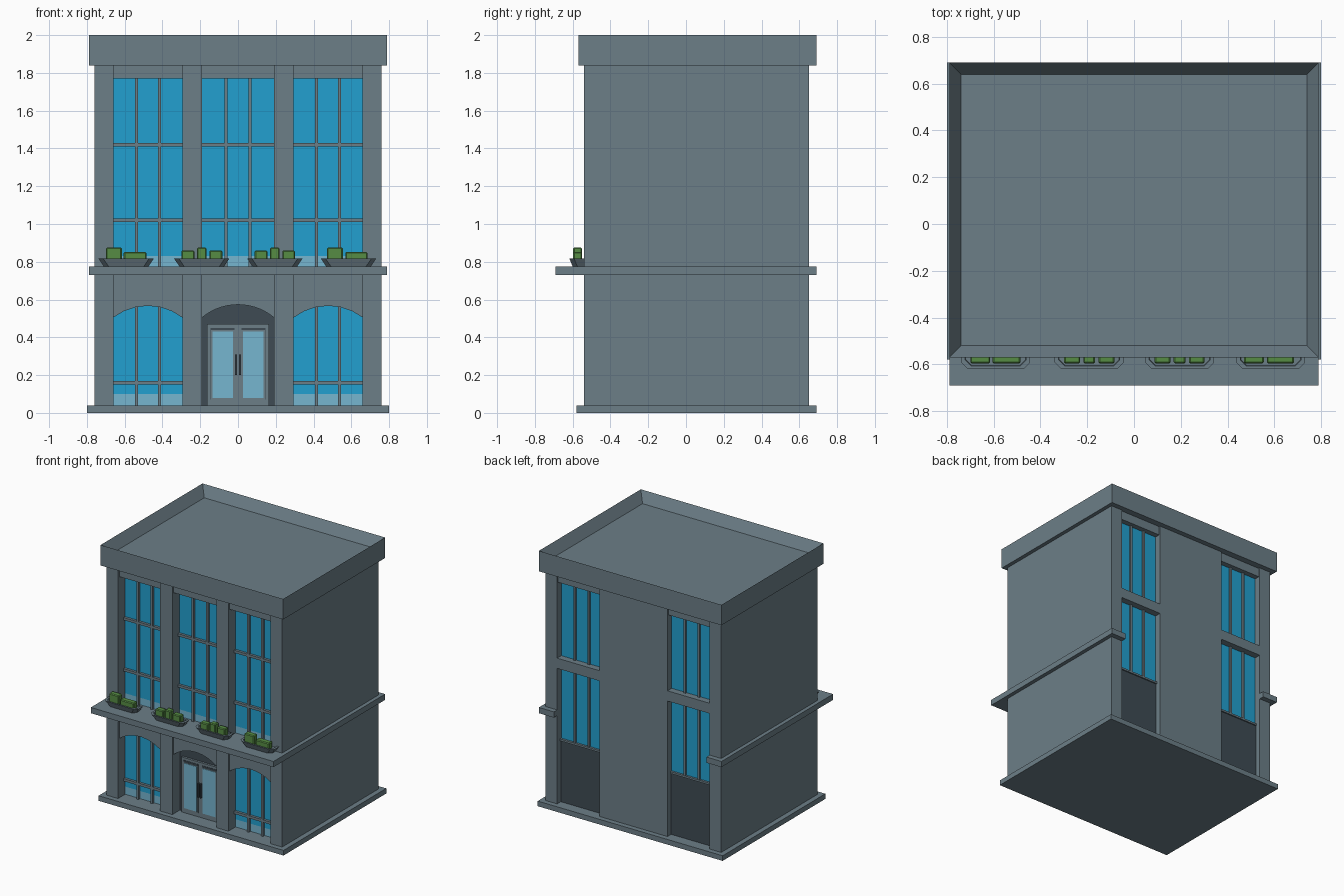
import bpy, bmesh, math

if "Cube" in bpy.data.objects:
    bpy.data.objects.remove(bpy.data.objects["Cube"])


def material(name, r, g, b):
    lin = [((c / 255 + 0.055) / 1.055) ** 2.4 for c in (r, g, b)]
    m = bpy.data.materials.new(name)
    m.diffuse_color = (*lin, 1)
    m.use_nodes = True
    m.node_tree.nodes["Principled BSDF"].inputs["Base Color"].default_value = m.diffuse_color
    return m


WALL = material("slate_grey", 108, 126, 135)
DARK = material("dark_slate", 62, 75, 84)
BLUE = material("blue_glass", 34, 160, 208)
PALE = material("pale_glass", 118, 182, 208)
GREEN = material("leaf_green", 86, 140, 68)


def finish(name, bm, mat):
    bmesh.ops.recalc_face_normals(bm, faces=bm.faces)
    me = bpy.data.meshes.new(name)
    bm.to_mesh(me)
    bm.free()
    me.materials.append(mat)
    ob = bpy.data.objects.new(name, me)
    bpy.context.collection.objects.link(ob)
    return ob


def box(name, x, y, z, mat=WALL, bevel=0, recess=None):
    bm = bmesh.new()
    bmesh.ops.create_cube(bm, size=1)
    for v in bm.verts:
        v.co = [(a + b) / 2 + c * (b - a) for (a, b), c in zip((x, y, z), v.co)]
    if bevel:
        bmesh.ops.bevel(bm, geom=bm.edges[:], offset=bevel, segments=1, affect='EDGES')
    if recess:
        top = max(bm.faces, key=lambda f: f.calc_center_median().z)
        bmesh.ops.inset_region(bm, faces=[top], thickness=recess[0])
        bmesh.ops.translate(bm, verts=top.verts, vec=(0, 0, -recess[1]))
    return finish(name, bm, mat)


def prism(name, profile, y0, y1, mat):
    """Extrude an x-z outline along y."""
    bm = bmesh.new()
    face = bm.faces.new([bm.verts.new((x, y0, z)) for x, z in profile])
    ext = bmesh.ops.extrude_face_region(bm, geom=[face])['geom']
    bmesh.ops.translate(bm, vec=(0, y1 - y0, 0),
                        verts=[g for g in ext if isinstance(g, bmesh.types.BMVert)])
    return finish(name, bm, mat)


def arch_panel(name, x0, x1, spring, rise, top, segs):
    """Wall panel whose lower edge is a shallow arc."""
    w = (x1 - x0) / 2
    r = (w * w + rise * rise) / (2 * rise)
    a = math.asin(w / r)
    arc = [((x0 + x1) / 2 + r * math.sin(t), spring + rise - r + r * math.cos(t))
           for t in (-a + 2 * a * i / segs for i in range(segs + 1))]
    return prism(name, [(x1, top), (x0, top)] + arc, -0.525, -0.44, WALL)


# Main masses
box("base_slab", (-0.8, 0.8), (-0.58, 0.69), (0, 0.04))
box("core", (-0.67, 0.67), (-0.44, 0.59), (0.03, 1.86))
box("roof_parapet", (-0.79, 0.79), (-0.57, 0.69), (1.84, 2.0), recess=(0.07, 0.08))
box("back_center_panel", (-0.295, 0.295), (0.58, 0.65), (0.04, 1.85))
box("front_ledge", (-0.79, 0.79), (-0.69, -0.44), (0.73, 0.775))

for s, side in ((-1, "left"), (1, "right")):
    def mx(a, b):
        return tuple(sorted((s * a, s * b)))
    box(f"{side}_side_wall", mx(0.66, 0.76), (-0.54, 0.65), (0.04, 1.85))
    box(f"{side}_front_pillar", mx(0.19, 0.295), (-0.54, -0.43), (0.04, 1.85))
    box(f"{side}_side_ledge", mx(0.75, 0.79), (-0.54, 0.69), (0.73, 0.775))
    box(f"{side}_back_ledge_return", mx(0.66, 0.79), (0.64, 0.69), (0.73, 0.775))
    # Back windows with dark lower panel and cross beams
    back = mx(0.295, 0.66)
    box(f"{side}_back_glass", back, (0.585, 0.598), (0.53, 1.77), BLUE)
    box(f"{side}_back_lower_panel", back, (0.585, 0.605), (0.04, 0.52), DARK)
    box(f"{side}_back_sill", back, (0.585, 0.615), (0.52, 0.535))
    box(f"{side}_back_beam", back, (0.585, 0.65), (1.10, 1.18))
    box(f"{side}_back_lintel", back, (0.585, 0.64), (1.77, 1.85))
    for i, c in enumerate((0.417, 0.538)):
        box(f"{side}_back_mullion_{i}", mx(c - 0.008, c + 0.008), (0.59, 0.612), (0.53, 1.77))

# Front window bays
GLASS = (-0.452, -0.435)
BAR = (-0.472, -0.44)
for name, x0, x1 in (("left", -0.66, -0.295), ("center", -0.19, 0.19), ("right", 0.295, 0.66)):
    door = name == "center"
    box(f"{name}_upper_glass", (x0, x1), GLASS, (0.83, 1.78), BLUE)
    box(f"{name}_upper_pale_glass", (x0, x1), GLASS, (0.77, 0.83), PALE)
    box(f"{name}_front_lintel", (x0, x1), (-0.525, -0.43), (1.77, 1.85))
    arch_panel(f"{name}_arch", x0, x1, 0.505, 0.068 if door else 0.062, 0.735, 14 if door else 6)
    rails = [1.02, 1.42]
    spans = [(0.77, 1.78)]
    if not door:
        box(f"{name}_lower_glass", (x0, x1), GLASS, (0.10, 0.6), BLUE)
        box(f"{name}_lower_pale_glass", (x0, x1), GLASS, (0.04, 0.10), PALE)
        rails.append(0.16)
        spans.append((0.04, 0.6))
    for z in rails:
        box(f"{name}_rail", (x0, x1), BAR, (z - 0.01, z + 0.01))
    for t in (1 / 3, 2 / 3):
        c = x0 + (x1 - x0) * t
        for span in spans:
            box(f"{name}_mullion", (c - 0.008, c + 0.008), BAR, span)

# Entrance
box("door_backing", (-0.19, 0.19), (-0.448, -0.43), (0.04, 0.6), DARK)
box("door_frame", (-0.165, 0.165), (-0.465, -0.44), (0.04, 0.47))
for s in (-1, 1):
    def dx(a, b):
        return tuple(sorted((s * a, s * b)))
    box("door_leaf_border", dx(0.018, 0.146), (-0.468, -0.46), (0.07, 0.45), DARK)
    box("door_leaf", dx(0.018, 0.142), (-0.470, -0.462), (0.07, 0.438))
    box("door_glass", dx(0.026, 0.135), (-0.473, -0.464), (0.08, 0.432), PALE)
    box("door_handle", dx(0.006, 0.017), (-0.485, -0.46), (0.2, 0.31), DARK)


# Planters: tapered troughs with clipped front corners
def planter(cx):
    bm = bmesh.new()
    rings = []
    for z, w, front in ((0.775, 0.118, -0.60), (0.818, 0.147, -0.618),
                        (0.818, 0.130, -0.607), (0.805, 0.128, -0.605)):
        pts = [(-w, -0.54), (-w, front + 0.025), (-w + 0.025, front),
               (w - 0.025, front), (w, front + 0.025), (w, -0.54)]
        rings.append([bm.verts.new((cx + x, y, z)) for x, y in pts])
    for a, b in zip(rings, rings[1:]):
        for i in range(6):
            j = (i + 1) % 6
            if a[i].co.z == b[i].co.z and i == 5:
                continue
            bm.faces.new((a[i], a[j], b[j], b[i]))
    bm.faces.new(rings[0])
    bm.faces.new(rings[-1])
    finish("planter", bm, WALL)


for cx in (-0.592, -0.192, 0.195, 0.585):
    planter(cx)

# Clipped shrubs: left edge, right edge, top
for a, b, top in ((-0.70, -0.615, 0.875), (-0.605, -0.485, 0.852),
                  (-0.30, -0.23, 0.86), (-0.217, -0.167, 0.875), (-0.152, -0.083, 0.86),
                  (0.088, 0.156, 0.86), (0.17, 0.22, 0.875), (0.235, 0.302, 0.86),
                  (0.47, 0.555, 0.875), (0.568, 0.685, 0.852)):
    box("shrub", (a, b), (-0.597, -0.55), (0.79, top), GREEN, bevel=0.006)
